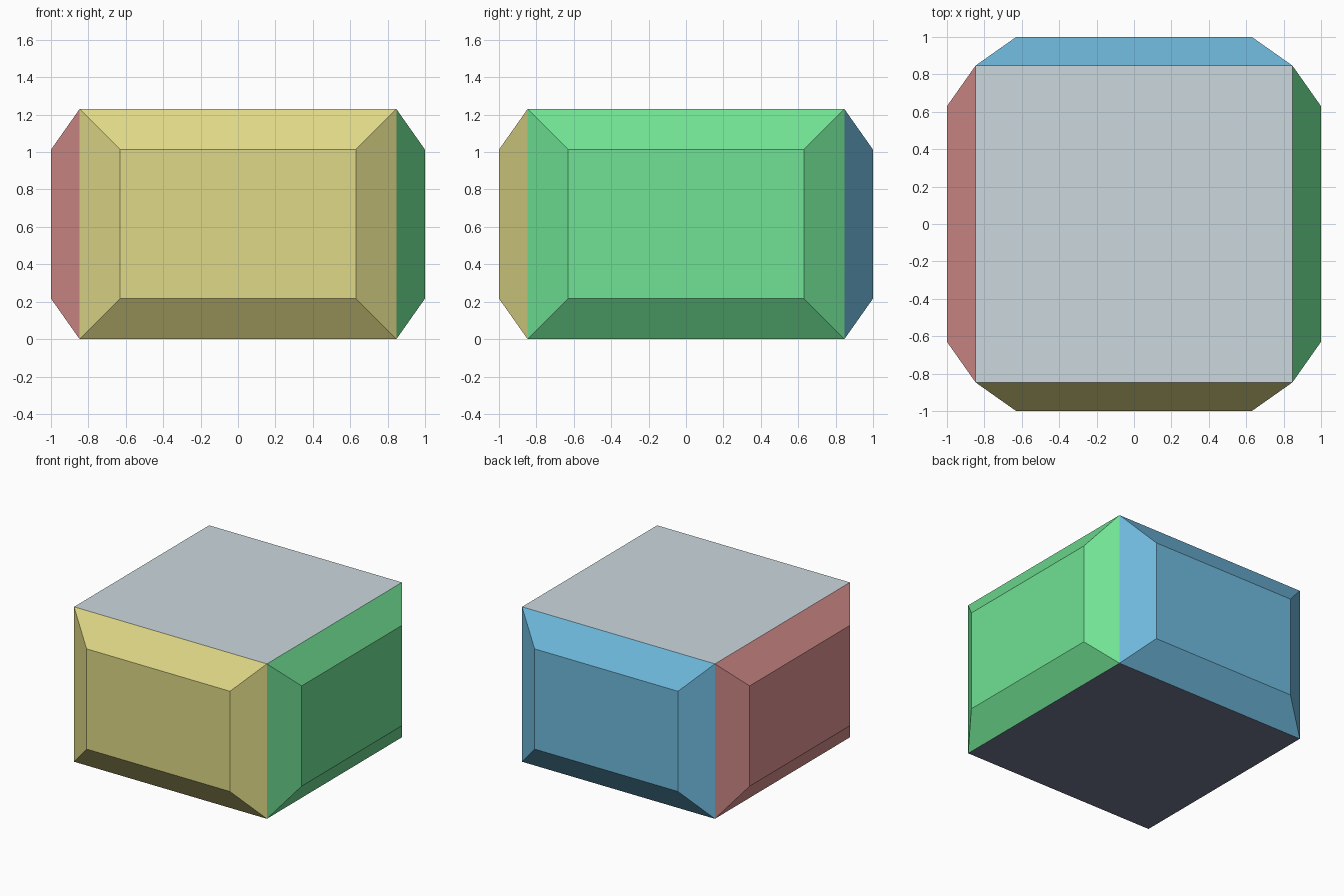
import bpy, bmesh
from mathutils import Matrix, Vector

if "Cube" in bpy.data.objects:
    bpy.data.objects.remove(bpy.data.objects["Cube"])

HALF, HEIGHT = 0.847, 1.23
BORDER, RAISE = 0.307, 0.153


def material(name, rgb):
    lin = [((c / 255 + 0.055) / 1.055) ** 2.4 for c in rgb]
    m = bpy.data.materials.new(name)
    m.diffuse_color = (*lin, 1)
    m.use_nodes = True
    m.node_tree.nodes["Principled BSDF"].inputs["Base Color"].default_value = m.diffuse_color
    return m


# One colour for each direction of the block
sides = [
    ("front yellow", (224, 217, 136), (0, -1, 0)),
    ("right green", (112, 226, 148), (1, 0, 0)),
    ("back blue", (112, 187, 223), (0, 1, 0)),
    ("left red", (224, 149, 147), (-1, 0, 0)),
    ("top pale grey", (204, 217, 222), (0, 0, 1)),
    ("bottom slate", (112, 120, 142), (0, 0, -1)),
]

# Core block standing on the ground
bm = bmesh.new()
bmesh.ops.create_cube(bm, size=1, matrix=Matrix.Translation((0, 0, HEIGHT / 2))
                      @ Matrix.Diagonal((2 * HALF, 2 * HALF, HEIGHT, 1)))
bm.normal_update()

# Raised bevelled panel on each upright side
walls = [f for f in bm.faces if abs(f.normal.z) < 0.5]
bmesh.ops.inset_individual(bm, faces=walls, thickness=BORDER, depth=RAISE)
bm.normal_update()

# Colour by the direction each face mostly points
for f in bm.faces:
    f.material_index = max(range(6), key=lambda i: f.normal.dot(Vector(sides[i][2])))
    f.smooth = False

mesh = bpy.data.meshes.new("panelled_block")
bm.to_mesh(mesh)
bm.free()
for name, rgb, _ in sides:
    mesh.materials.append(material(name, rgb))
bpy.context.collection.objects.link(bpy.data.objects.new("panelled_block", mesh))
